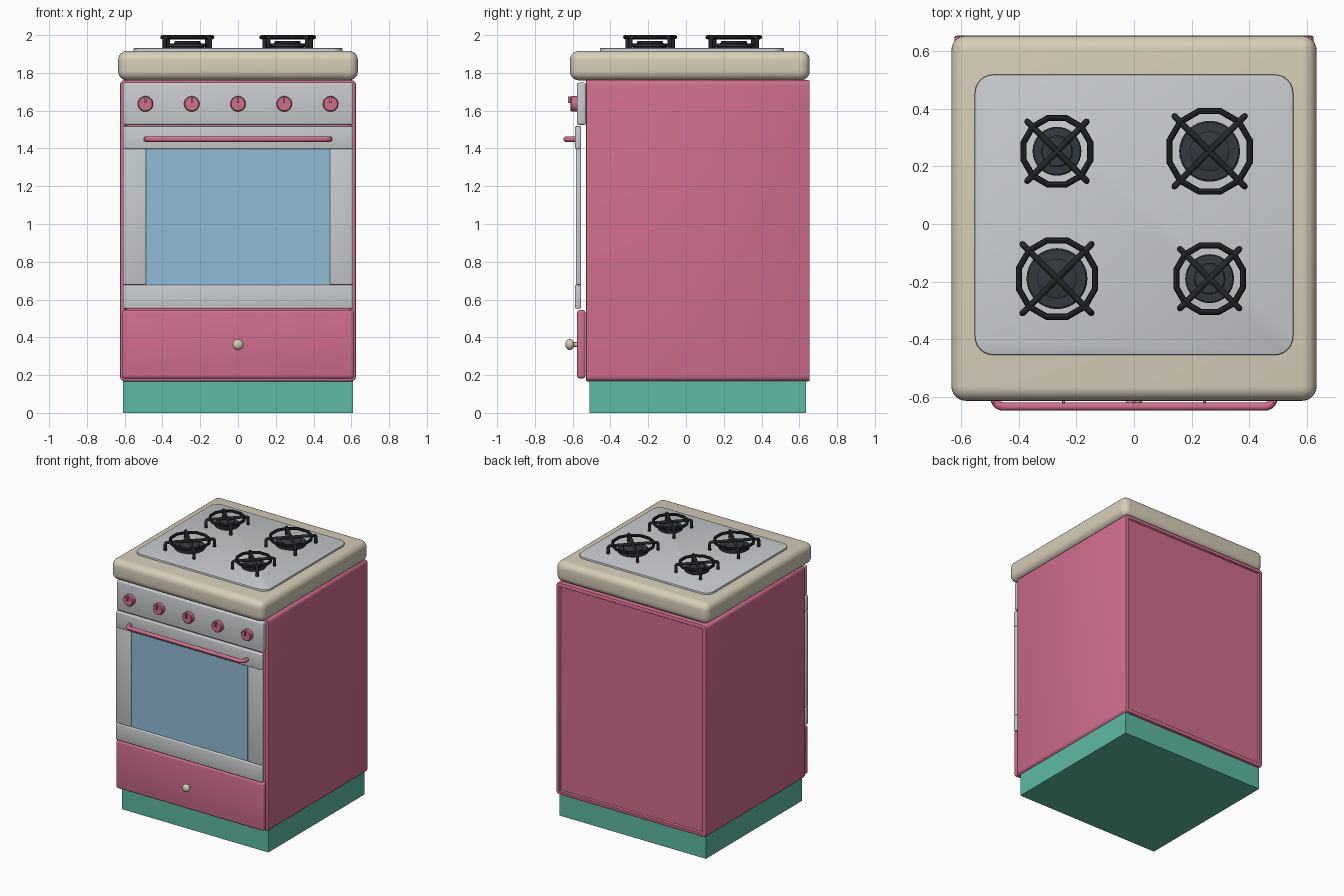
import bpy, bmesh, math
from mathutils import Vector

if "Cube" in bpy.data.objects:
    bpy.data.objects.remove(bpy.data.objects["Cube"])


def material(name, rgb):
    m = bpy.data.materials.new(name)
    m.diffuse_color = (*rgb, 1)
    m.use_nodes = True
    m.node_tree.nodes["Principled BSDF"].inputs["Base Color"].default_value = m.diffuse_color
    return m


PINK = material("pink enamel", (0.64, 0.155, 0.27))
TEAL = material("teal base", (0.11, 0.49, 0.37))
CREAM = material("cream top", (0.68, 0.61, 0.48))
STEEL = material("light steel", (0.58, 0.60, 0.62))
GLASS = material("blue glass", (0.28, 0.50, 0.68))
SLATE = material("dark slate burner", (0.035, 0.042, 0.052))
BLACK = material("black iron", (0.017, 0.020, 0.023))


def finish(name, bm, mat, smooth=True):
    bmesh.ops.recalc_face_normals(bm, faces=bm.faces)
    me = bpy.data.meshes.new(name)
    bm.to_mesh(me)
    bm.free()
    ob = bpy.data.objects.new(name, me)
    bpy.context.collection.objects.link(ob)
    me.materials.append(mat)
    if smooth:
        bpy.ops.object.select_all(action='DESELECT')
        ob.select_set(True)
        bpy.context.view_layer.objects.active = ob
        bpy.ops.object.shade_smooth_by_angle(angle=math.radians(35))
    return ob


def box(name, lo, hi, mat, bevel=0.0, seg=3, axis=None, axis_bevel=0.0, inset=False):
    """Box with rounded edges; edges along one axis may get a bigger radius."""
    bm = bmesh.new()
    bmesh.ops.create_cube(bm, size=1)
    for v in bm.verts:
        v.co = Vector([lo[i] + (v.co[i] + 0.5) * (hi[i] - lo[i]) for i in range(3)])
    if axis is not None:
        edges = [e for e in bm.edges
                 if abs(e.verts[0].co[axis] - e.verts[1].co[axis]) > 1e-4]
        bmesh.ops.bevel(bm, geom=edges, offset=axis_bevel, segments=6, profile=0.5, affect='EDGES')
    if bevel:
        bm.normal_update()
        edges = [e for e in bm.edges if e.calc_face_angle(0) > math.radians(40)]
        bmesh.ops.bevel(bm, geom=edges, offset=bevel, segments=seg, profile=0.5, affect='EDGES')
    if inset:  # recessed panels on front and back
        bm.normal_update()
        for s in (-1, 1):
            f = max((f for f in bm.faces if f.normal.y * s > 0.99), key=lambda f: f.calc_area())
            bmesh.ops.inset_region(bm, faces=[f], thickness=0.02)
            bmesh.ops.inset_region(bm, faces=[f], thickness=0.006, depth=-0.01)
    return finish(name, bm, mat)


def lathe(name, profile, mat, loc, axis='Z', n=32):
    """Closed solid of revolution from (radius, height) points; axis 'Y' points to the front."""
    bm = bmesh.new()
    rings = []
    for r, h in profile:
        ring = []
        for i in range(n):
            a = 2 * math.pi * i / n
            c, s = r * math.cos(a), r * math.sin(a)
            p = (c, s, h) if axis == 'Z' else (c, -h, s)
            ring.append(bm.verts.new(Vector(p) + Vector(loc)))
        rings.append(ring)
    for a, b in zip(rings, rings[1:]):
        for i in range(n):
            bm.faces.new((a[i], a[(i + 1) % n], b[(i + 1) % n], b[i]))
    bm.faces.new(rings[0])
    bm.faces.new(rings[-1])
    return finish(name, bm, mat)


def tube(name, points, radius, mat, res=3):
    """Round rod along a polyline."""
    cu = bpy.data.curves.new(name, 'CURVE')
    cu.dimensions = '3D'
    cu.bevel_depth = radius
    cu.bevel_resolution = res
    cu.use_fill_caps = True
    sp = cu.splines.new('POLY')
    sp.points.add(len(points) - 1)
    for p, q in zip(sp.points, points):
        p.co = (*q, 1)
    ob = bpy.data.objects.new(name, cu)
    bpy.context.collection.objects.link(ob)
    cu.materials.append(mat)
    return ob


def bend(c, r, a0, a1, steps=5):
    """Quarter-circle points for tube corners, as (u, v) pairs."""
    return [(c[0] + r * math.cos(math.radians(a0 + (a1 - a0) * i / steps)),
             c[1] + r * math.sin(math.radians(a0 + (a1 - a0) * i / steps))) for i in range(steps + 1)]


# plinth, cabinet, worktop and hob plate
box("plinth", (-0.61, -0.51, 0), (0.61, 0.635, 0.17), TEAL)
box("cabinet", (-0.625, -0.53, 0.167), (0.625, 0.655, 1.762), PINK, 0.008, 2, 1, 0.028, inset=True)
box("worktop", (-0.635, -0.615, 1.76), (0.635, 0.655, 1.917), CREAM, 0.05, 6)
box("hob_plate", (-0.554, -0.456, 1.90), (0.554, 0.52, 1.931), STEEL, 0.006, 2, 2, 0.065)

# control panel with knobs
box("control_panel", (-0.61, -0.577, 1.525), (0.61, -0.53, 1.748), STEEL, 0.01)
for i in range(5):
    x = -0.49 + 0.245 * i
    lathe(f"control_knob_{i + 1}", [(0.041, 0), (0.041, 0.03), (0.036, 0.036)], PINK,
          (x, -0.575, 1.636), 'Y', 24)
    box(f"knob_pointer_{i + 1}", (x - 0.005, -0.624, 1.640), (x + 0.005, -0.605, 1.675), PINK, 0.002, 2)

# oven door: rails, stiles, glass
box("door_top_rail", (-0.61, -0.587, 1.397), (0.61, -0.555, 1.518), STEEL, 0.007)
box("door_bottom_rail", (-0.61, -0.587, 0.552), (0.61, -0.555, 0.678), STEEL, 0.007)
for side, s in (("left", -1), ("right", 1)):
    xs = sorted((s * 0.61, s * 0.486))
    box(f"door_stile_{side}", (xs[0], -0.583, 0.678), (xs[1], -0.555, 1.397), STEEL, 0.007)
box("door_glass", (-0.495, -0.575, 0.67), (0.495, -0.558, 1.405), GLASS)

# door handle: one bent rod
right = [(0.485, -0.575)] + bend((0.455, -0.605), 0.03, 0, -90)
path = [(-x, y, 1.449) for x, y in right] + [(x, y, 1.449) for x, y in reversed(right)]
tube("door_handle", path, 0.0145, PINK)

# drawer and its pull
box("drawer_front", (-0.615, -0.577, 0.182), (0.615, -0.532, 0.545), PINK, 0.016, 4)
pull = [(0.012, 0), (0.012, 0.022)] + [
    (max(0.001, 0.029 * math.sin(math.radians(a))), 0.04 - 0.024 * math.cos(math.radians(a)))
    for a in range(30, 181, 15)]
lathe("drawer_pull", pull, CREAM, (0, -0.575, 0.362), 'Y', 24)

# burners and grates: x, y, burner radius, ring outer radius, arm reach
Z = 1.989
for i, (x, y, r, ring, reach) in enumerate((
        (-0.268, 0.253, 0.085, 0.127, 0.103), (0.263, 0.253, 0.106, 0.151, 0.122),
        (-0.268, -0.19, 0.106, 0.144, 0.120), (0.263, -0.19, 0.085, 0.127, 0.103))):
    lathe(f"burner_{i + 1}", [(r * 0.85, 1.925), (r * 0.85, 1.937), (r, 1.939), (r, 1.952),
                              (r * 0.95, 1.956), (r * 0.65, 1.957), (r * 0.65, 1.966),
                              (r * 0.6, 1.969)], SLATE, (x, y, 0))
    bpy.ops.mesh.primitive_torus_add(location=(x, y, Z), rotation=(0, 0, math.radians(15)),
                                     major_radius=ring * 1.03 - 0.011, minor_radius=0.011,
                                     major_segments=12, minor_segments=8)
    bpy.context.object.name = f"grate_ring_{i + 1}"
    bpy.context.object.data.materials.append(BLACK)
    # crossed rods bent down into feet
    R = reach * math.sqrt(2)
    half = [(R, 1.925)] + bend((R - 0.012, Z - 0.012), 0.012, 0, 90, 3)
    for j, a in enumerate((45, 135)):
        c, s = math.cos(math.radians(a)), math.sin(math.radians(a))
        pts = [(x - u * c, y - u * s, z) for u, z in half]
        pts += [(x + u * c, y + u * s, z) for u, z in reversed(half)]
        tube(f"grate_arm_{i + 1}_{j + 1}", pts, 0.011, BLACK, 2)
